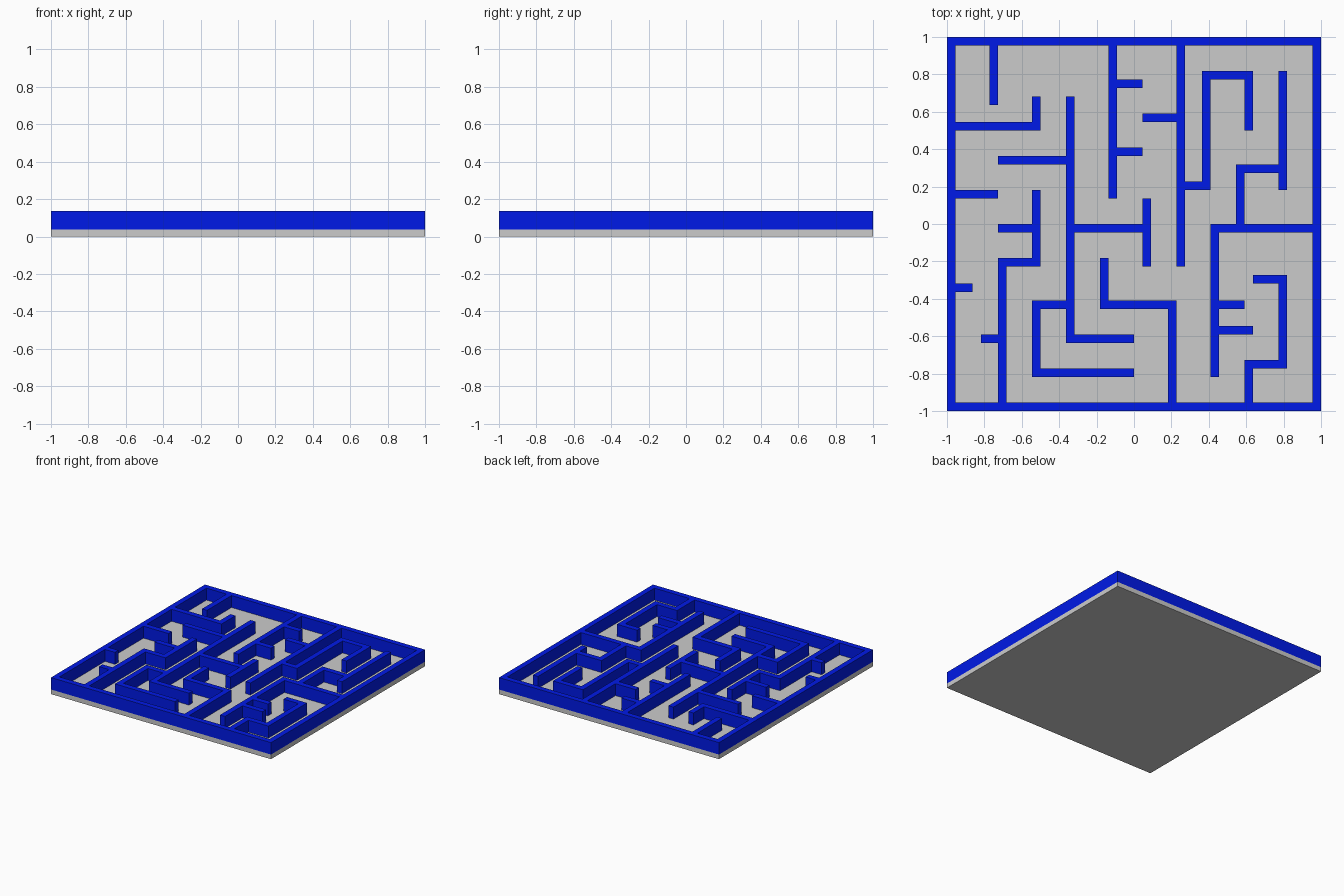
import bpy, bmesh
from mathutils import Matrix

if "Cube" in bpy.data.objects:
    bpy.data.objects.remove(bpy.data.objects["Cube"])

N = 44                    # plan is a 44 x 44 grid, walls are one cell thick
U = 2 / N
FLOOR_Z, WALL_Z = 0.038, 0.136


def add_box(bm, x0, x1, y0, y1, z0, z1):
    m = Matrix.Translation(((x0 + x1) / 2, (y0 + y1) / 2, (z0 + z1) / 2))
    m = m @ Matrix.Diagonal((x1 - x0, y1 - y0, z1 - z0, 1))
    bmesh.ops.create_cube(bm, size=1, matrix=m)


def make_object(name, bm, material=None):
    mesh = bpy.data.meshes.new(name)
    bm.to_mesh(mesh)
    bm.free()
    if material:
        mesh.materials.append(material)
    obj = bpy.data.objects.new(name, mesh)
    bpy.context.collection.objects.link(obj)
    return obj


def make_walls(name, across, along):
    """across: (row, first col, end col); along: (col, first row, end row)."""
    bm = bmesh.new()
    cells = [(a, b, r, r + 1) for r, a, b in across]
    cells += [(c, c + 1, a, b) for c, a, b in along]
    for c0, c1, r0, r1 in cells:
        add_box(bm, c0 * U - 1, c1 * U - 1, 1 - r1 * U, 1 - r0 * U,
                FLOOR_Z, WALL_Z)
    return make_object(name, bm, blue)


blue = bpy.data.materials.new("wall_blue")
blue.diffuse_color = (0.0, 0.01, 0.8, 1)
blue.use_nodes = True
blue.node_tree.nodes["Principled BSDF"].inputs["Base Color"].default_value = blue.diffuse_color

# Floor slab
bm = bmesh.new()
add_box(bm, -1, 1, -1, 1, 0, FLOOR_Z)
make_object("floor", bm)

# Outer border
make_walls("border_walls", [(0, 0, N), (N - 1, 0, N)],
           [(0, 1, N - 1), (N - 1, 1, N - 1)])

# Inner walls, left half then right half
make_walls("left_maze_walls",
           [(10, 1, 10), (14, 6, 14), (18, 1, 6), (22, 6, 10), (26, 7, 10),
            (29, 1, 3), (35, 4, 6), (22, 15, 23), (31, 11, 14),
            (39, 11, 22), (35, 15, 22)],
           [(5, 1, 8), (10, 7, 11), (14, 7, 36), (10, 18, 27), (6, 26, 43),
            (10, 31, 40)])
make_walls("right_maze_walls",
           [(5, 20, 23), (13, 20, 23), (9, 23, 27), (31, 19, 26),
            (17, 28, 30), (4, 31, 35), (15, 35, 39), (22, 32, 43),
            (31, 32, 35), (34, 32, 36), (28, 36, 39), (38, 36, 39)],
           [(19, 1, 19), (27, 1, 27), (23, 19, 27), (18, 26, 32),
            (26, 31, 43), (30, 4, 18), (35, 4, 11), (39, 4, 18),
            (34, 15, 22), (31, 22, 40), (39, 28, 39), (35, 38, 43)])
